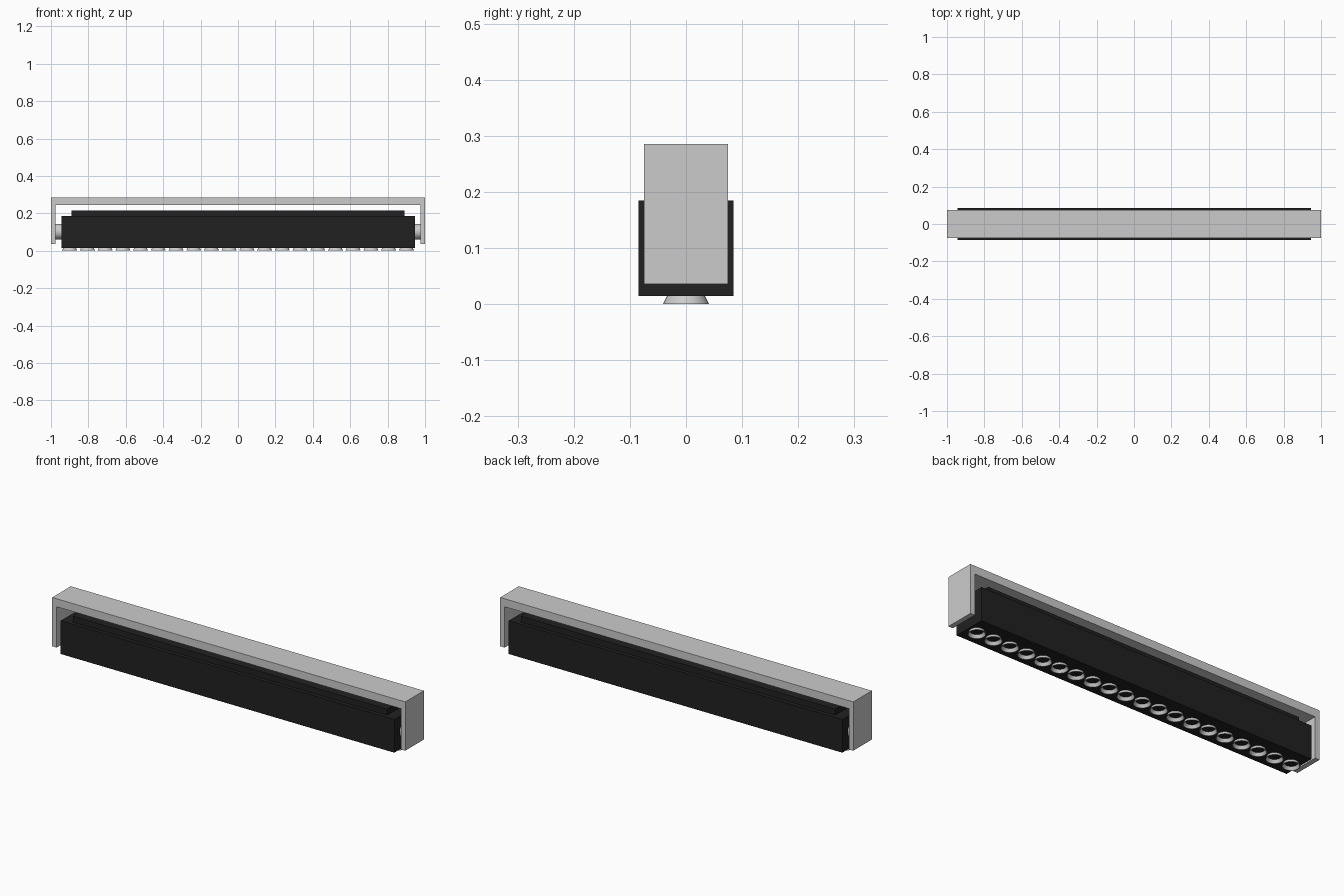
import bpy, bmesh, math

if "Cube" in bpy.data.objects:
    bpy.data.objects.remove(bpy.data.objects["Cube"])

def material(name, c):
    m = bpy.data.materials.new(name)
    m.diffuse_color = (*c, 1)
    m.use_nodes = True
    m.node_tree.nodes["Principled BSDF"].inputs["Base Color"].default_value = m.diffuse_color
    return m

black = material("matte_black", (0.015, 0.015, 0.015))
silver = material("silver", (0.7, 0.7, 0.72))

def add_mesh(name, bm, mat=None):
    bmesh.ops.recalc_face_normals(bm, faces=bm.faces)
    me = bpy.data.meshes.new(name)
    bm.to_mesh(me)
    bm.free()
    ob = bpy.data.objects.new(name, me)
    bpy.context.collection.objects.link(ob)
    if mat:
        me.materials.append(mat)
    return ob

def extrude_xz(name, pts, half_y, mat=None):
    """Extrude a front-view outline through the depth."""
    bm = bmesh.new()
    f = bm.faces.new([bm.verts.new((x, -half_y, z)) for x, z in pts])
    g = bmesh.ops.extrude_face_region(bm, geom=[f])
    bmesh.ops.translate(bm, vec=(0, 2 * half_y, 0),
                        verts=[v for v in g["geom"] if isinstance(v, bmesh.types.BMVert)])
    return add_mesh(name, bm, mat)

def box(name, hx, hy, z0, z1, mat):
    return extrude_xz(name, [(-hx, z0), (hx, z0), (hx, z1), (-hx, z1)], hy, mat)

def smooth(ob):
    bpy.ops.object.select_all(action='DESELECT')
    ob.select_set(True)
    bpy.context.view_layer.objects.active = ob
    bpy.ops.object.shade_smooth_by_angle(angle=math.radians(30))

# U-shaped mounting bracket
extrude_xz("mounting_bracket",
           [(-1, 0.036), (-0.975, 0.036), (-0.975, 0.245), (0.975, 0.245),
            (0.975, 0.036), (1, 0.036), (1, 0.286), (-1, 0.286)], 0.075)

# Lamp housing and the raised block on top of it
box("lamp_housing", 0.945, 0.085, 0.015, 0.185, black)
box("driver_block", 0.89, 0.065, 0.18, 0.216, black)

# Pivot pins joining housing to bracket arms
for side, s in (("left", -1), ("right", 1)):
    bpy.ops.mesh.primitive_cylinder_add(vertices=32, radius=0.041, depth=0.045,
                                        location=(s * 0.9575, 0, 0.102),
                                        rotation=(0, math.pi / 2, 0))
    pin = bpy.context.object
    pin.name = "pivot_pin_" + side
    smooth(pin)

# Row of open conical reflectors under the housing
profile = [(0.033, 0.0165), (0.041, 0.0), (0.038, 0.0), (0.028, 0.0165)]
sides, count = 32, 20
for i in range(count):
    bm = bmesh.new()
    rings = [[bm.verts.new((r * math.cos(2 * math.pi * k / sides),
                            r * math.sin(2 * math.pi * k / sides), z))
              for k in range(sides)] for r, z in profile]
    for j in range(len(rings)):
        a, b = rings[j], rings[(j + 1) % len(rings)]
        for k in range(sides):
            n = (k + 1) % sides
            bm.faces.new((a[k], a[n], b[n], b[k]))
    ob = add_mesh(f"reflector_{i + 1}", bm, silver)
    ob.location.x = -0.9 + 1.8 * i / (count - 1)
    smooth(ob)
